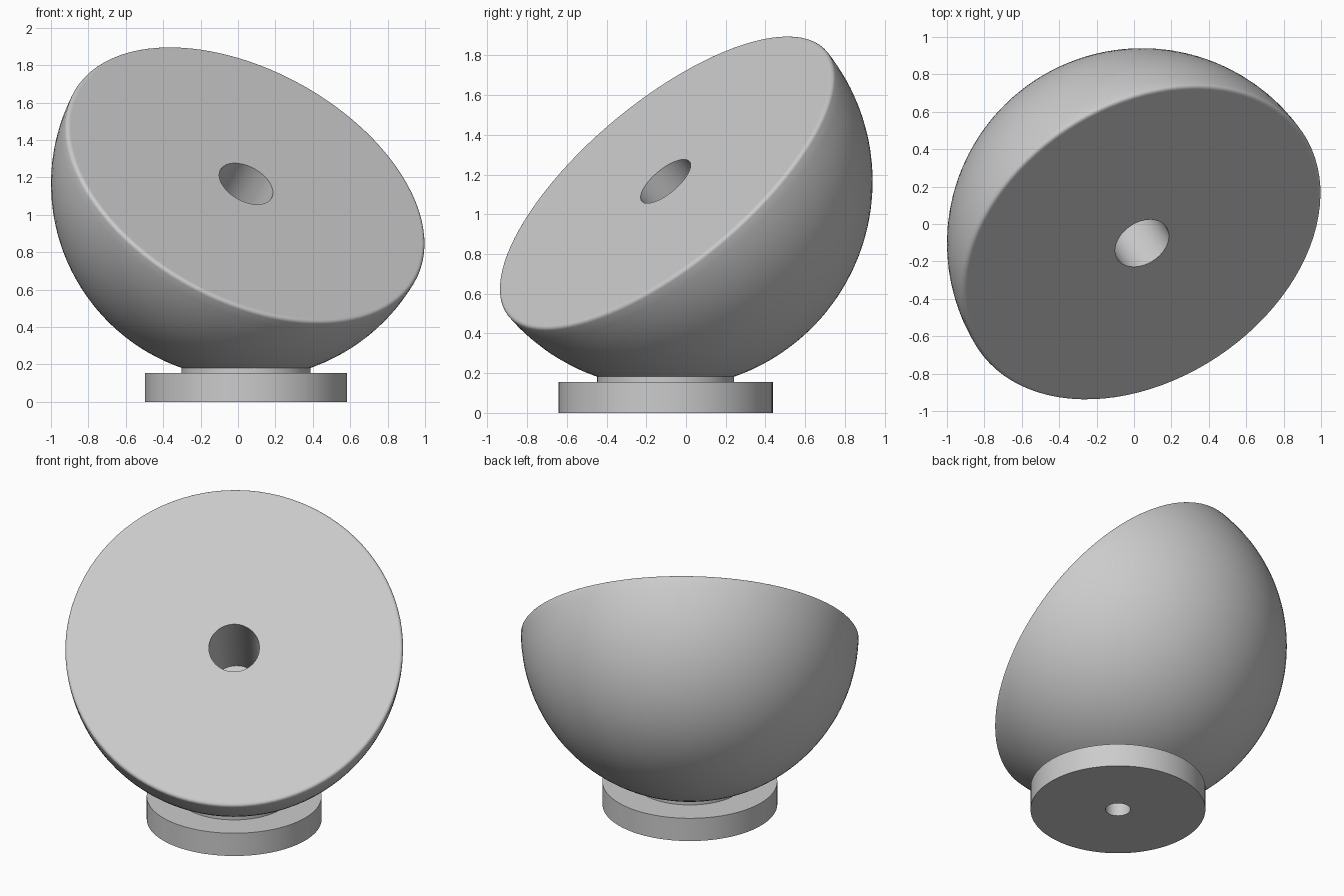
import bpy, bmesh
from math import sin, cos, pi, radians
from mathutils import Vector, Matrix

cube = bpy.data.objects.get("Cube")
if cube:
    bpy.data.objects.remove(cube, do_unlink=True)

# Single grey material
GREY = (0.6, 0.6, 0.6, 1)
grey = bpy.data.materials.new("light_grey")
grey.use_nodes = True
grey.diffuse_color = GREY
grey.node_tree.nodes["Principled BSDF"].inputs["Base Color"].default_value = GREY


def lathe(name, profile, matrix, closed=False, segments=96):
    """Revolve (radius, height) points about local z."""
    bm = bmesh.new()
    verts = [bm.verts.new((r, 0, h)) for r, h in profile]
    edges = [bm.edges.new(pair) for pair in zip(verts, verts[1:])]
    if closed:
        edges.append(bm.edges.new((verts[-1], verts[0])))
    bmesh.ops.spin(bm, geom=verts + edges, cent=(0, 0, 0), axis=(0, 0, 1),
                   angle=2 * pi, steps=segments)
    bmesh.ops.remove_doubles(bm, verts=bm.verts, dist=0.0002)
    bmesh.ops.recalc_face_normals(bm, faces=bm.faces)
    mesh = bpy.data.meshes.new(name)
    bm.to_mesh(mesh)
    bm.free()
    mesh.materials.append(grey)
    obj = bpy.data.objects.new(name, mesh)
    obj.matrix_world = matrix
    bpy.context.collection.objects.link(obj)
    bpy.ops.object.select_all(action="DESELECT")
    obj.select_set(True)
    bpy.context.view_layer.objects.active = obj
    bpy.ops.object.shade_smooth_by_angle(angle=radians(30))
    return obj


AXIS_X, AXIS_Y = 0.043, -0.103
RADIUS, FILLET = 1.043, 0.02
HOLE, DEPTH = 0.156, 0.75

# Tilted half ball: blind hole, flat face, rounded rim, spherical back
profile = [(0, -DEPTH), (HOLE, -DEPTH), (HOLE, 0), (RADIUS - 1.3 * FILLET, 0)]
for i in range(6):
    a = pi / 2 * (1 - i / 5)
    profile.append((RADIUS - FILLET + FILLET * cos(a), FILLET * (sin(a) - 1)))
for i in range(1, 33):
    a = 0.02 + (pi / 2 - 0.02) * i / 32
    profile.append((RADIUS * cos(a) if i < 32 else 0, -RADIUS * sin(a)))

turn = radians(33.5)
facing = Vector((sin(turn), -cos(turn), 1)).normalized()
tilt = Vector((0, 0, 1)).rotation_difference(facing).to_matrix().to_4x4()
lathe("half_ball", profile, Matrix.Translation((AXIS_X, AXIS_Y, 1.166)) @ tilt)

# Round foot with a short neck and a small bolt hole
foot = [(0.077, 0), (0.54, 0), (0.54, 0.155), (0.345, 0.155),
        (0.345, 0.21), (0.077, 0.21)]
lathe("foot", foot, Matrix.Translation((AXIS_X, AXIS_Y, 0)), closed=True)
